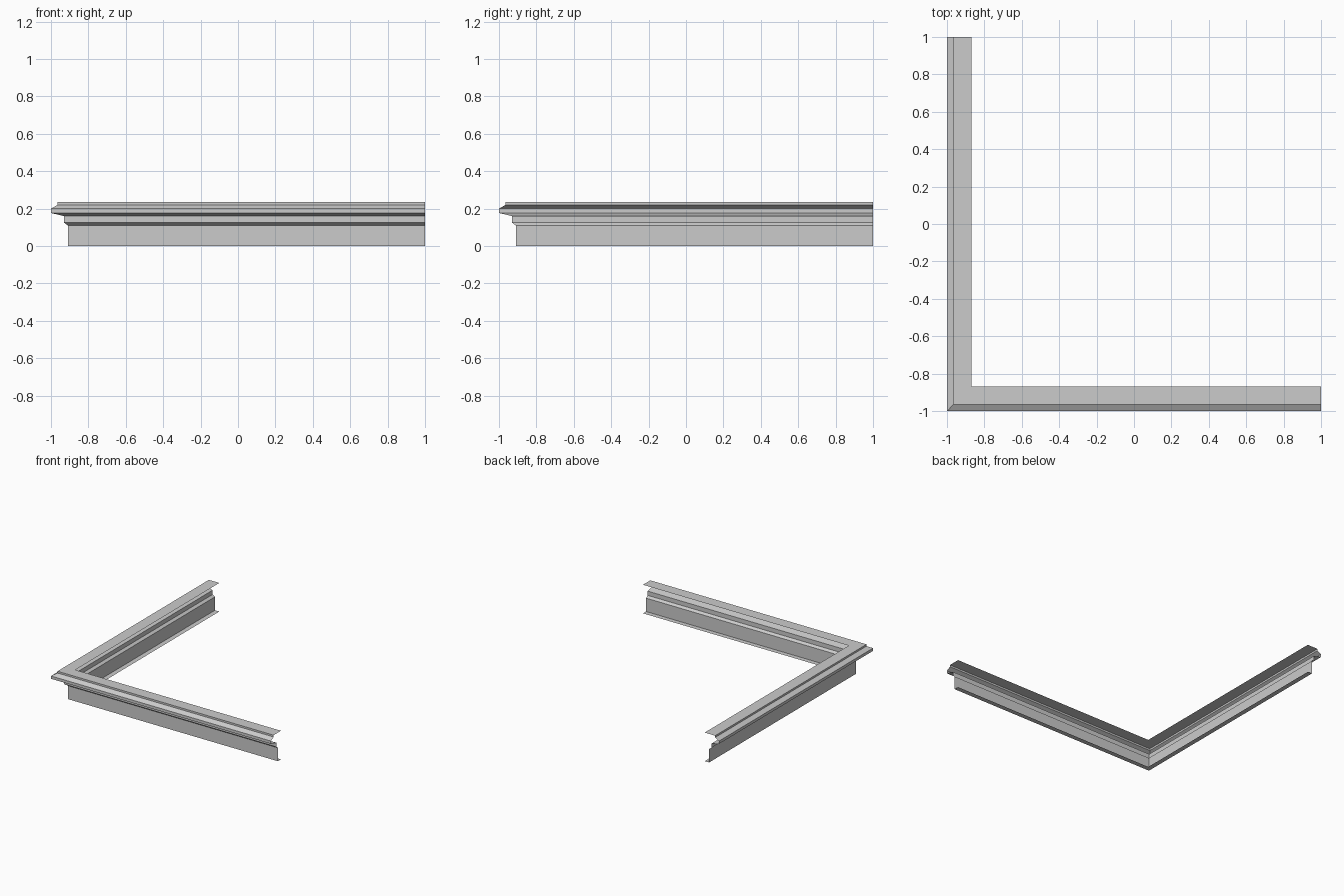
import bpy
import bmesh

cube = bpy.data.objects.get("Cube")
if cube:
    bpy.data.objects.remove(cube, do_unlink=True)

# Single plain grey for the whole moulding
grey = bpy.data.materials.new("plain_grey")
grey.use_nodes = True
colour = (0.6, 0.6, 0.6, 1)
grey.diffuse_color = colour
grey.node_tree.nodes["Principled BSDF"].inputs["Base Color"].default_value = colour

# Open moulding profile: (distance out from the centre, height), bottom to top
profile = [
    (0.87, 0.0),     # bottom flange, inner edge
    (0.91, 0.0),
    (0.91, 0.11),    # tall fascia
    (0.93, 0.125),   # small splay
    (0.93, 0.16),    # upper fascia
    (1.0, 0.177),    # overhanging soffit
    (1.0, 0.2),      # outer lip
    (0.965, 0.22),   # weathered slope
    (0.965, 0.235),
    (0.87, 0.235),   # top flange, inner edge
]

# Sweep the profile along both arms with a mitred corner, leaving the ends open
bm = bmesh.new()
rows = [[bm.verts.new(p) for p in ((-d, 1, z), (-d, -d, z), (1, -d, z))]
        for d, z in profile]
for low, high in zip(rows, rows[1:]):
    for i in range(2):
        bm.faces.new((low[i], low[i + 1], high[i + 1], high[i]))

mesh = bpy.data.meshes.new("corner_cornice")
bm.to_mesh(mesh)
bm.free()
mesh.materials.append(grey)
cornice = bpy.data.objects.new("corner_cornice", mesh)
bpy.context.collection.objects.link(cornice)
